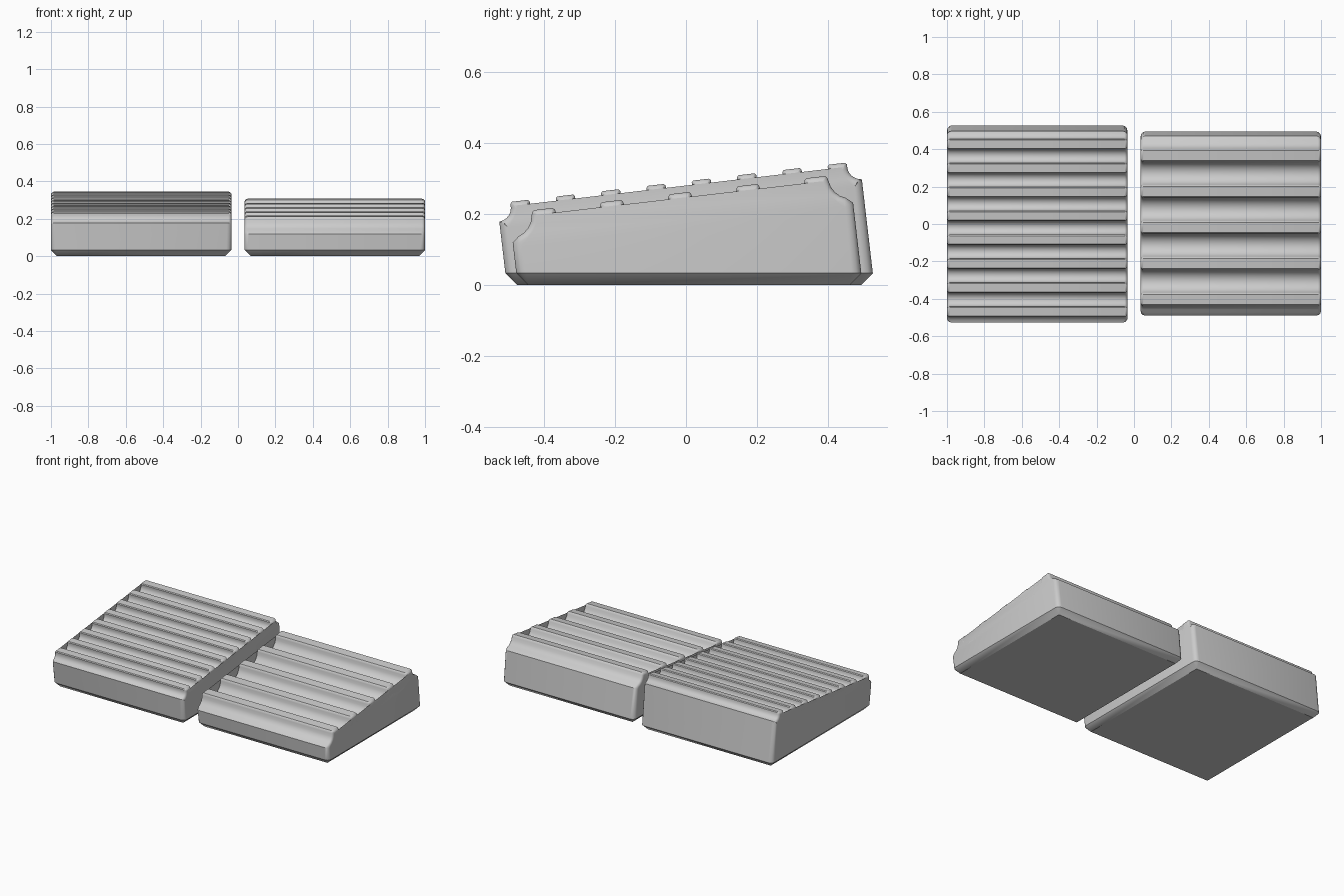
import bpy, bmesh, math
from mathutils import Vector

cube = bpy.data.objects.get("Cube")
if cube:
    bpy.data.objects.remove(cube)

GREY = (0.6, 0.6, 0.6, 1)
mat = bpy.data.materials.new("light_grey")
mat.use_nodes = True
mat.diffuse_color = GREY
mat.node_tree.nodes["Principled BSDF"].inputs["Base Color"].default_value = GREY

CHAMFER = 0.033      # height and width of the bottom chamfer
TILT = math.atan(0.117)
ALONG = Vector((math.cos(TILT), math.sin(TILT)))   # direction of the sloping top
DOWN = Vector((math.sin(TILT), -math.cos(TILT)))   # square to the sloping top


def groove(half, radius, depth, start, end, steps=12):
    """Points (u, depth) of a groove between two angles, 0 being its floor."""
    count = max(2, round(steps * (end - start) / 180))
    pts = []
    for i in range(count + 1):
        a = math.radians(start + (end - start) * i / count)
        pts.append((radius * math.sin(a), depth - radius + radius * math.cos(a)))
    if start <= -80:
        pts = [(-half, 0.005), *pts]
        pts.insert(0, (-half - 0.005, 0))
    if end >= 80:
        pts += [(half, 0.005), (half + 0.005, 0)]
    return pts


def ribbed_profile(first, height, pitch, ribs, half, radius, depth, lip):
    """Outline in (y, z) from the front foot over the ribs to the back foot."""
    origin = Vector((first, height))
    pts = []
    for k in range(ribs + 1):
        if k == 0:
            section = [(0, depth + lip)] + groove(half, radius, depth, 18, 85)
        elif k == ribs:
            section = groove(half, radius, depth, -85, -18) + [(0, depth + lip)]
        else:
            section = groove(half, radius, depth, -85, 85)
        pts += [origin + ALONG * (k * pitch + u) + DOWN * v for u, v in section]
    # walls run square to the slope down to the bottom chamfer
    feet = [p + DOWN * ((p.y - CHAMFER) / -DOWN.y) for p in (pts[0], pts[-1])]
    return [feet[0], *pts, feet[1]]


def inward_normals(pts):
    edges = [(b - a).normalized() for a, b in zip(pts, pts[1:])]
    norms = [Vector((e.y, -e.x)) for e in edges]
    miters = [(a + b) / (1 + a.dot(b)) for a, b in zip(norms, norms[1:])]
    return [Vector((1, 0)), *miters, Vector((-1, 0))]


def make_block(name, x0, x1, pts):
    norms = inward_normals(pts)
    last = len(pts) - 1
    rounding = [0.028 if i in (0, last) else 0.024 if i in (1, last - 1) else 0.016
                for i in range(len(pts))]
    angles = [math.radians(a) for a in (90, 60, 30, 0)]
    sections = [(x0, 1, a) for a in angles] + [(x1, -1, a) for a in reversed(angles)]
    bm = bmesh.new()
    rows = []
    # rounded ends: each section of the profile shrinks towards the end face
    for x, side, a in sections:
        row = []
        for p, n, r in zip(pts, norms, rounding):
            q = p + n * r * (1 - math.cos(a))
            row.append(bm.verts.new((x + side * r * (1 - math.sin(a)), q.x, q.y)))
        rows.append(row)
    for ra, rb in zip(rows, rows[1:]):
        for i in range(last):
            bm.faces.new((ra[i], rb[i], rb[i + 1], ra[i + 1]))
    bm.faces.new(rows[0])
    bm.faces.new(rows[-1][::-1])

    # flat base and the chamfer around it
    fy, by = pts[0].x + CHAMFER, pts[-1].x - CHAMFER
    lx, rx = x0 + CHAMFER, x1 - CHAMFER
    fl, fr, br, bl = [bm.verts.new((x, y, 0)) for x, y in
                      ((lx, fy), (rx, fy), (rx, by), (lx, by))]
    bm.faces.new((fl, fr, br, bl))
    bm.faces.new((fl, bl, rows[0][last], rows[0][0]))
    bm.faces.new((fr, br, rows[-1][last], rows[-1][0]))
    half = len(rows) // 2
    for i, left, right in ((0, fl, fr), (last, bl, br)):
        for k, (ra, rb) in enumerate(zip(rows, rows[1:])):
            if k == half - 1:
                bm.faces.new((ra[i], rb[i], right, left))
            else:
                bm.faces.new((ra[i], rb[i], left if k < half else right))
    bmesh.ops.recalc_face_normals(bm, faces=bm.faces[:])

    mesh = bpy.data.meshes.new(name)
    bm.to_mesh(mesh)
    bm.free()
    mesh.materials.append(mat)
    obj = bpy.data.objects.new(name, mesh)
    bpy.context.collection.objects.link(obj)
    bpy.ops.object.select_all(action='DESELECT')
    obj.select_set(True)
    bpy.context.view_layer.objects.active = obj
    bpy.ops.object.shade_smooth_by_angle(angle=math.radians(32))


# tall block with eight fine ribs, low block with five coarse ribs
make_block("fine_ribbed_block", -1, -0.035,
           ribbed_profile(-0.533, 0.230, 0.1288, 8, 0.037, 0.037, 0.051, 0.001))
make_block("coarse_ribbed_block", 0.035, 1,
           ribbed_profile(-0.499, 0.203, 0.1935, 5, 0.065, 0.062, 0.071, 0.013))
